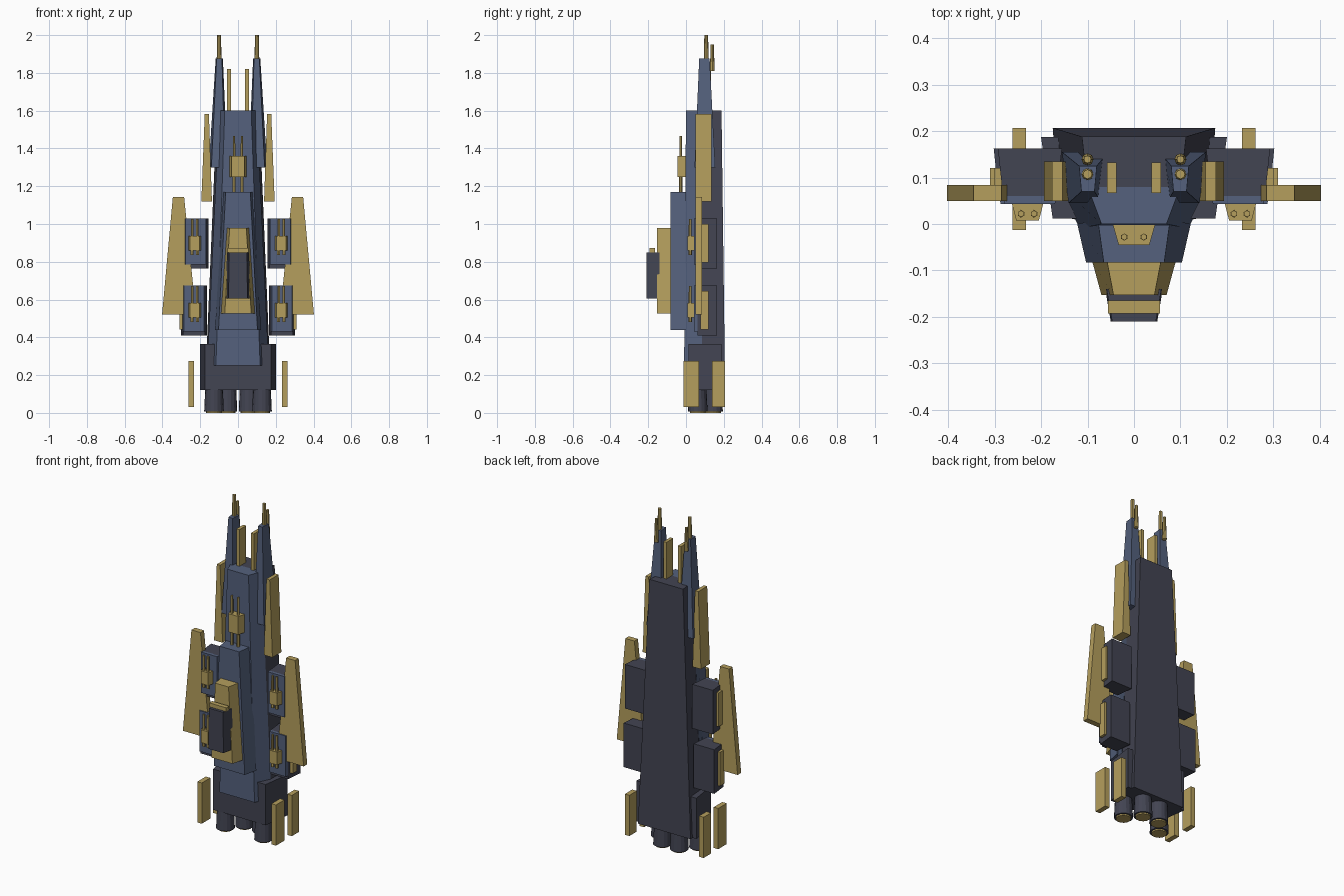
import bpy, bmesh, math

if "Cube" in bpy.data.objects:
    bpy.data.objects.remove(bpy.data.objects["Cube"])

def material(name, col):
    m = bpy.data.materials.new(name)
    m.diffuse_color = (*col, 1)
    m.use_nodes = True
    m.node_tree.nodes["Principled BSDF"].inputs["Base Color"].default_value = m.diffuse_color
    return m

DARK = material("dark_grey_armour", (0.055, 0.058, 0.084))
BLUE = material("slate_blue_plating", (0.090, 0.120, 0.205))
GOLD = material("brass_trim", (0.460, 0.345, 0.110))

def finish(name, bm, mat):
    bmesh.ops.recalc_face_normals(bm, faces=bm.faces)
    me = bpy.data.meshes.new(name)
    bm.to_mesh(me)
    bm.free()
    me.materials.append(mat)
    ob = bpy.data.objects.new(name, me)
    bpy.context.collection.objects.link(ob)
    return ob

def block(name, mat, z0, z1, low, high, cx=0.0, cx_top=None):
    """Tapered hull block: low/high = (back half width, front half width, back y, front y)."""
    bm = bmesh.new()
    rings = []
    for z, (xb, xf, yb, yf), c in ((z0, low, cx), (z1, high, cx if cx_top is None else cx_top)):
        rings.append([bm.verts.new(p) for p in
                      ((c - xf, yf, z), (c + xf, yf, z), (c + xb, yb, z), (c - xb, yb, z))])
    a, b = rings
    bm.faces.new(a)
    bm.faces.new(b)
    for i in range(4):
        j = (i + 1) % 4
        bm.faces.new((a[i], a[j], b[j], b[i]))
    return finish(name, bm, mat)

def box(name, mat, x, y, z):
    h = abs(x[1] - x[0]) / 2
    s = (h, h, y[1], y[0])
    return block(name, mat, z[0], z[1], s, s, (x[0] + x[1]) / 2)

def tube(name, mat, x, y, z0, z1, r0, r1, n=8):
    bm = bmesh.new()
    bmesh.ops.create_cone(bm, cap_ends=True, segments=n, radius1=r0, radius2=r1, depth=z1 - z0)
    bmesh.ops.translate(bm, verts=bm.verts, vec=(x, y, (z0 + z1) / 2))
    return finish(name, bm, mat)

def turret(name, x, y_back, y_front, z0, z1, tip, tail, half, gap, r):
    """Gun house with two barrels running up through it."""
    s = (half, half * 0.72, y_back, y_front)
    block(name + "_house", GOLD, z0, z1, s, s, x)
    y = y_back + (y_front - y_back) * 0.62
    for d in (-gap, gap):
        tube(name + "_barrel", GOLD, x + d, y, tail, tip, r, r * 0.8, 6)

# Main hull, spine and stepped decks
block("main_hull", DARK, 0.12, 1.60, (0.175, 0.165, 0.207, 0.08), (0.112, 0.10, 0.188, 0.08))
block("front_spine", BLUE, 0.25, 1.60, (0.163, 0.117, 0.085, -0.01), (0.10, 0.07, 0.08, 0.0))
block("mid_deck", BLUE, 0.44, 1.17, (0.122, 0.103, 0.0, -0.083), (0.078, 0.065, 0.01, -0.083))
block("upper_deck", GOLD, 0.525, 0.98, (0.09, 0.07, -0.08, -0.153), (0.058, 0.044, -0.08, -0.153))
block("bridge", DARK, 0.605, 0.85, (0.062, 0.05, -0.14, -0.21), (0.059, 0.047, -0.14, -0.21))
box("bridge_cap", GOLD, (-0.056, 0.056), (-0.193, -0.165), (0.85, 0.873))
turret("bow_turret", 0, 0.0, -0.045, 1.25, 1.36, 1.465, 1.17, 0.046, 0.021, 0.009)

# Engine section
block("engine_section", DARK, 0.12, 0.365, (0.2, 0.175, 0.187, 0.012), (0.2, 0.175, 0.187, 0.012))

for s in (-1, 1):
    side = "left" if s < 0 else "right"
    # Thrusters with brass exhaust discs
    for x, y in ((0.127, 0.062), (0.056, 0.143)):
        tube(side + "_thruster", DARK, s * x, y, 0.008, 0.14, 0.052, 0.046, 16)
        tube(side + "_exhaust", GOLD, s * x, y, 0.0, 0.008, 0.042, 0.042, 16)
    # Tail fins
    for y in ((-0.013, 0.068), (0.137, 0.207)):
        box(side + "_tail_fin", GOLD, (s * 0.232, s * 0.262), y, (0.03, 0.275))
    # Bow spires and their guns
    block(side + "_bow_spire", BLUE, 1.30, 1.875, (0.05, 0.036, 0.155, 0.045),
          (0.019, 0.014, 0.125, 0.07), s * 0.105, s * 0.099)
    tube(side + "_spire_gun", GOLD, s * 0.1, 0.107, 1.86, 2.0, 0.013, 0.010)
    tube(side + "_spire_small_gun", GOLD, s * 0.1, 0.139, 1.81, 1.95, 0.013, 0.008)
    # Antenna blades, bow fins and large wings
    box(side + "_antenna_blade", GOLD, (s * 0.038, s * 0.058), (0.067, 0.132), (1.59, 1.82))
    block(side + "_bow_fin", GOLD, 1.12, 1.582, (0.028, 0.028, 0.135, 0.05),
          (0.011, 0.011, 0.135, 0.05), s * 0.166, s * 0.165)
    block(side + "_wing", GOLD, 0.52, 1.142, (0.09, 0.09, 0.084, 0.05),
          (0.030, 0.030, 0.084, 0.05), s * 0.312, s * 0.315)
    # Gun bays: armour box, blue front plate, brass side plate, turret
    for tag, x, z in (("lower", 0.233, 0.41), ("upper", 0.224, 0.765)):
        q = (0.069, 0.058, 0.163, 0.06)
        block(f"{side}_{tag}_bay", DARK, z, z + 0.265, q, q, s * x)
        q = (0.058, 0.054, 0.062, 0.043)
        block(f"{side}_{tag}_bay_plate", BLUE, z + 0.02, z + 0.265, q, q, s * x)
        box(f"{side}_{tag}_bay_trim", GOLD, (s * (x + 0.05), s * (x + 0.077)),
            (0.078, 0.12), (z + 0.032, z + 0.235))
        turret(f"{side}_{tag}_bay_turret", s * 0.229, 0.045, 0.008, z + 0.095, z + 0.172,
               z + 0.262, z + 0.07, 0.034, 0.014, 0.009)
